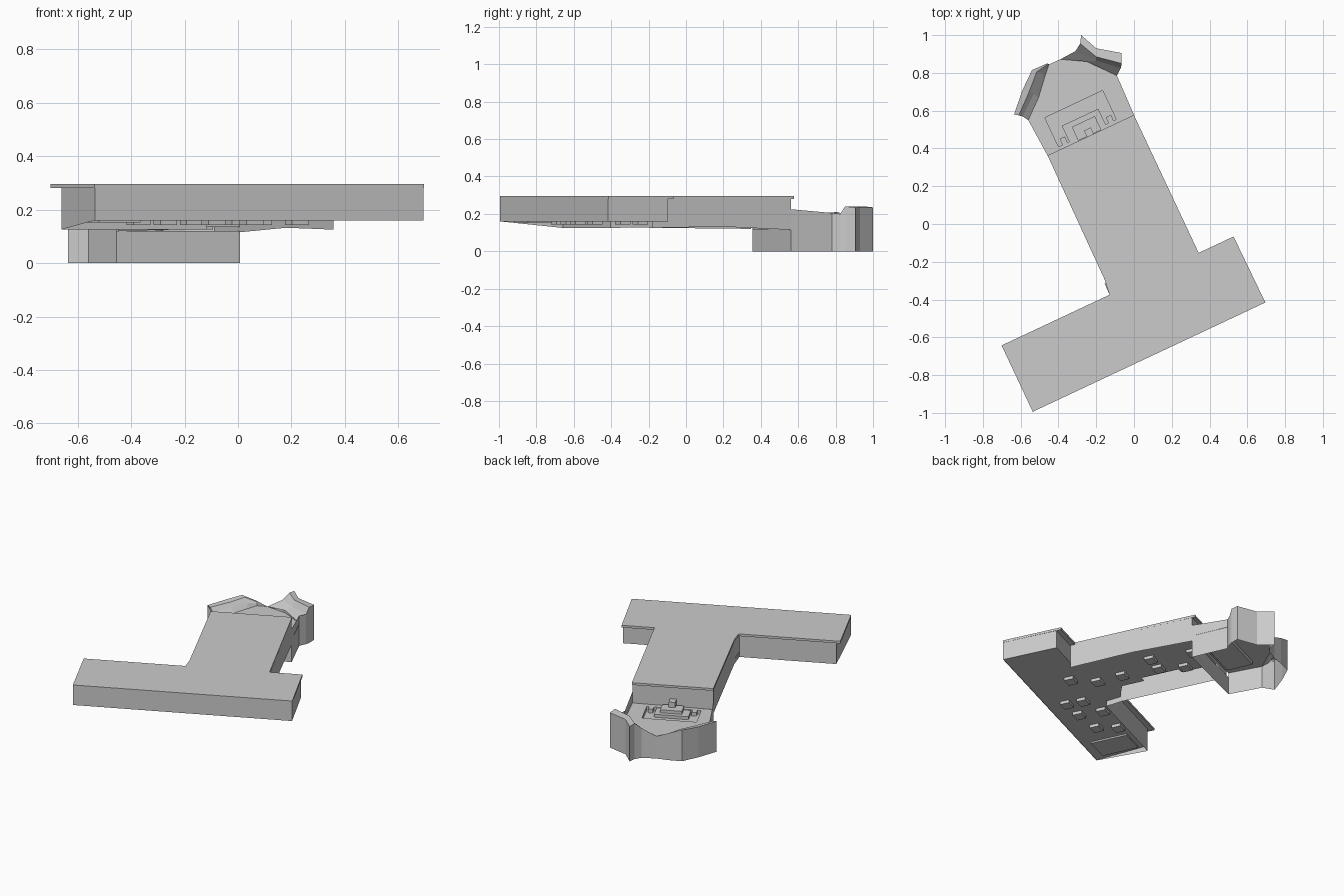
import bpy, bmesh
from mathutils import Vector

# Local building frame: u along the cross bar, v along the stem
U, V = Vector((.905, .425)), Vector((-.425, .905))


def loc(u, v):
    p = U * u + V * v
    return (p.x, p.y)


def make(name, verts, faces):
    me = bpy.data.meshes.new(name)
    me.from_pydata(verts, [], faces)
    bm = bmesh.new()
    bm.from_mesh(me)
    bmesh.ops.recalc_face_normals(bm, faces=bm.faces)
    bm.to_mesh(me)
    bm.free()
    ob = bpy.data.objects.new(name, me)
    bpy.context.collection.objects.link(ob)
    return ob


def loft(name, rows):
    """Join rows of 3D points with quads."""
    n = len(rows[0])
    verts = [p for r in rows for p in r]
    faces = [(i * n + j, i * n + j + 1, (i + 1) * n + j + 1, (i + 1) * n + j)
             for i in range(len(rows) - 1) for j in range(n - 1)]
    return make(name, verts, faces)


def wall(name, pts):
    """Thin wall; points are (x, y, bottom, top)."""
    return loft(name, [[(x, y, b) for x, y, b, t in pts],
                       [(x, y, t) for x, y, b, t in pts]])


def prism(name, pts, z0, z1):
    n = len(pts)
    verts = [(x, y, z0) for x, y in pts] + [(x, y, z1) for x, y in pts]
    faces = [tuple(range(n))[::-1], tuple(range(n, 2 * n))]
    faces += [(i, (i + 1) % n, n + (i + 1) % n, n + i) for i in range(n)]
    return make(name, verts, faces)


def plate(name, pts, z):
    return make(name, [(x, y, z) for x, y in pts], [tuple(range(len(pts)))])


def rect(u0, u1, v0, v1):
    return [loc(u0, v0), loc(u1, v0), loc(u1, v1), loc(u0, v1)]


# T-shaped roof slab
prism("roof_slab", [loc(*p) for p in [
    (-.908, -.672), (.453, -.672), (.449, -.284), (.245, -.284), (.245, .523),
    (-.260, .523), (-.266, -.2), (-.277, -.284), (-.908, -.284)]], .28, .295)


# Outer walls under the roof, with stepped and sloping lower edges
def body_wall(name, pts):
    wall(name, [(*loc(u, v), b, .28) for u, v, b in pts])


body_wall("bar_walls", [(-.878, -.315, .125), (-.907, -.672, .16),
                        (.452, -.672, .16), (.447, -.315, .16), (.246, -.315, .16)])
body_wall("stem_right_wall", [(.246, -.315, .125), (.245, .1, .132), (.244, .505, .115)])
body_wall("stem_end_wall", [(.244, .505, .135), (-.258, .505, .135)])
body_wall("stem_left_wall", [(-.258, .505, .12), (-.264, -.2, .127),
                             (-.277, -.315, .125), (-.878, -.315, .125)])

# Floor plate, leaving an open strip beside the stem's left wall
plate("floor_plate", [loc(*p) for p in [
    (-.905, -.670), (.450, -.670), (.446, -.316), (.244, -.316), (.243, .505),
    (-.15, .505), (-.15, .25), (-.11, .25), (-.11, .0), (-.15, .0),
    (-.15, -.15), (-.275, -.22), (-.277, -.316), (-.878, -.316)]], .162)

# Small blocks beneath the floor
blocks = [(.056, -.40), (-.03, -.257), (-.024, -.09), (-.04, .149), (-.09, .305),
          (-.21, -.44), (-.37, -.38), (-.35, -.53), (-.535, -.50), (-.2, -.545),
          (-.59, -.38), (.05, .42), (.08, .15)]
for i, (u, v) in enumerate(blocks):
    prism(f"floor_block_{i + 1}", rect(u - .035, u + .035, v - .03, v + .03), .142, .162)
prism("bar_end_panel", rect(-.86, -.69, -.61, -.37), .152, .162)

# Head: front wall below the stem, side walls and outer wall, open at the bottom
stem_r, stem_l = loc(.245, .505), loc(-.26, .515)
wall("head_front_wall", [(*stem_l, 0, .12), (*stem_r, 0, .12)])
wall("head_right_wall", [(*stem_r, 0, .225), (-.09, .78, 0, .205), (-.07, .825, 0, .20),
                         (-.065, .85, 0, .24), (-.065, .905, 0, .235), (-.2, .93, 0, .235),
                         (-.28, 1.0, 0, .235), (-.285, .955, 0, .24),
                         (-.31, .915, 0, .20), (-.39, .872, 0, .15)])
wall("head_left_wall", [(-.39, .872, 0, .15), (-.46, .85, 0, .18), (-.54, .815, 0, .21),
                        (-.59, .71, 0, .205), (-.635, .58, 0, .205),
                        (-.56, .55, 0, .17), (*stem_l, 0, .20)])

# Stepped rims sloping in to the head floor
loft("right_rim", [
    [(-.28, 1.0, .235), (-.2, .93, .235), (-.065, .905, .235)],
    [(-.285, .955, .24), (-.2, .885, .24), (-.065, .85, .24)],
    [(-.31, .915, .20), (-.2, .865, .20), (-.07, .825, .20)],
    [(-.39, .872, .15), (-.25, .86, .165), (-.16, .81, .165), (-.09, .78, .15)][:2]
    + [(-.09, .785, .15)]])
loft("left_rim", [
    [(-.635, .58, .205), (-.59, .71, .205), (-.54, .815, .21), (-.46, .85, .18)],
    [(-.61, .575, .20), (-.555, .70, .20), (-.515, .805, .205), (-.455, .848, .175)],
    [(-.59, .57, .175), (-.53, .69, .175), (-.485, .80, .175), (-.45, .846, .165)],
    [(-.56, .55, .15), (-.505, .67, .15), (-.475, .77, .15), (-.45, .845, .15)]])

# Head floor as a ring around a rectangular recess
inner = rect(-.188, .150, .541, .710)
fl = [stem_l, (-.56, .55), (-.505, .67), (-.475, .77), (-.45, .845), (-.39, .872),
      (-.25, .86), (-.09, .785), stem_r] + inner
make("head_floor", [(x, y, .15) for x, y in fl],
     [(0, 1, 2, 12, 9), (2, 3, 4, 12), (4, 5, 6, 11, 12), (6, 7, 11),
      (7, 8, 10, 11), (8, 0, 9, 10)])
ring = [(x, y, .125, .15) for x, y in inner]
wall("recess_sides", ring + ring[:1])
plate("recess_floor", inner, .125)

# Stepped seating in the recess
prism("recess_step_low", rect(-.125, .088, .541, .633), .125, .145)
prism("recess_step_high", rect(-.08, .055, .525, .605), .145, .165)
prism("recess_post", rect(-.03, .01, .510, .56), .165, .20)
for i, u in enumerate((-.165, .105)):
    prism(f"recess_side_block_{i + 1}", rect(u, u + .03, .541, .575), .125, .15)
